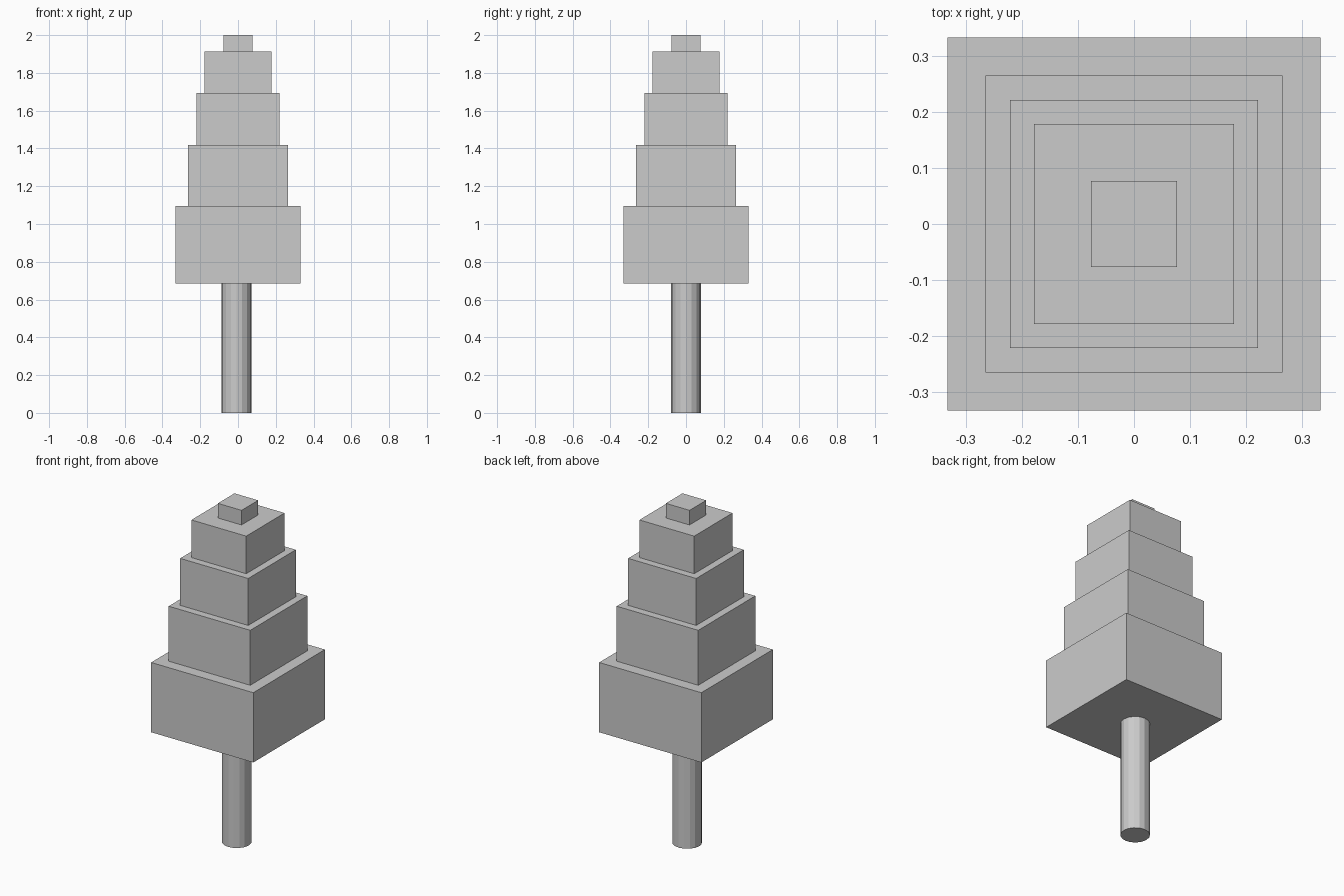
import bpy

if "Cube" in bpy.data.objects:
    bpy.data.objects.remove(bpy.data.objects["Cube"])

# Trunk: slim faceted post, slightly off centre
Z0 = 0.684
bpy.ops.mesh.primitive_cylinder_add(vertices=16, radius=0.079, depth=Z0,
                                    location=(-0.008, 0, Z0 / 2))
bpy.context.object.name = "trunk"

# Foliage: stacked square tiers (half width, top height)
tiers = [(0.332, 1.094), (0.265, 1.417), (0.221, 1.693), (0.178, 1.914), (0.077, 2.0)]
bottom = Z0
for i, (half, top) in enumerate(tiers, 1):
    bpy.ops.mesh.primitive_cube_add(size=1, location=(0, 0, (bottom + top) / 2))
    tier = bpy.context.object
    tier.name = f"foliage_tier_{i}"
    tier.scale = (2 * half, 2 * half, top - bottom)
    bottom = top
